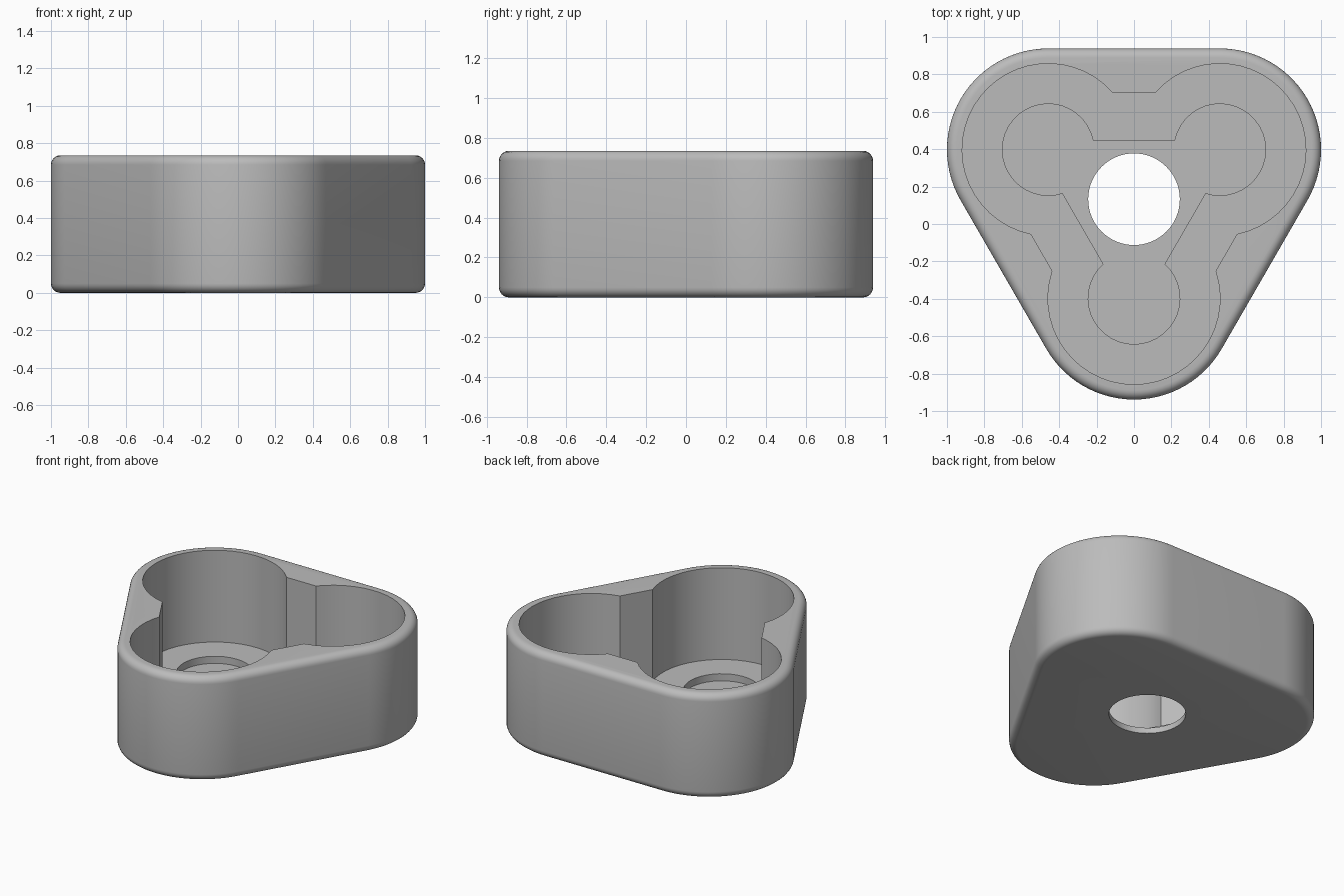
import bpy, bmesh
from math import sin, cos, acos, pi, radians

cube = bpy.data.objects.get("Cube")
if cube:
    bpy.data.objects.remove(cube, do_unlink=True)

HEIGHT = 0.735
CENTRE_Y = 0.1325
LOBE = 0.53            # distance of each lobe from the middle
OUTER = 0.541          # outer lobe radius
FILLET = 0.05
STEPS = 28

grey = bpy.data.materials.new("grey")
grey.use_nodes = True
colour = (0.5, 0.5, 0.5, 1)
grey.diffuse_color = colour
grey.node_tree.nodes["Principled BSDF"].inputs["Base Color"].default_value = colour


def trefoil(radius, side):
    """Three arcs joined by straight sides lying at the given distance from the middle."""
    half = pi / 3 + acos(min(1, (side - LOBE / 2) / radius))
    points = []
    for lobe in range(3):
        aim = -pi / 2 + lobe * 2 * pi / 3
        for i in range(STEPS + 1):
            a = aim - half + 2 * half * i / STEPS
            points.append((LOBE * cos(aim) + radius * cos(a),
                           LOBE * sin(aim) + radius * sin(a) + CENTRE_Y))
    return points


def rounded(radius):
    return trefoil(radius, LOBE / 2 + radius)


def circle(radius, count=64):
    return [(radius * cos(2 * pi * i / count), radius * sin(2 * pi * i / count) + CENTRE_Y)
            for i in range(count)]


def stack(name, layers):
    """Solid skinned through (outline, z) layers and capped at both ends."""
    bm = bmesh.new()
    rings = [[bm.verts.new((x, y, z)) for x, y in outline] for outline, z in layers]
    for low, high in zip(rings, rings[1:]):
        for i in range(len(low)):
            j = (i + 1) % len(low)
            bm.faces.new((low[i], low[j], high[j], high[i]))
    bm.faces.new(rings[0][::-1])
    bm.faces.new(rings[-1])
    mesh = bpy.data.meshes.new(name)
    bm.to_mesh(mesh)
    bm.free()
    mesh.materials.append(grey)
    obj = bpy.data.objects.new(name, mesh)
    bpy.context.collection.objects.link(obj)
    return obj


# Outer body with rounded top and bottom rims
turns = [i * pi / 12 for i in range(7)]
bottom = [(rounded(OUTER - FILLET * (1 - sin(t))), FILLET * (1 - cos(t))) for t in turns]
top = [(outline, HEIGHT - z) for outline, z in reversed(bottom)]
body = stack("three_lobed_holder", bottom + top)

# Deep pocket, shallow recess in its floor, and through hole
cutters = [
    stack("pocket_cutter", [(trefoil(0.46, 0.57), z) for z in (0.09, 1)]),
    stack("recess_cutter", [(trefoil(0.245, 0.315), z) for z in (0.04, 0.9)]),
    stack("hole_cutter", [(circle(0.245), z) for z in (-0.2, 0.8)]),
]
bpy.ops.object.select_all(action="DESELECT")
bpy.context.view_layer.objects.active = body
body.select_set(True)
for cutter in cutters:
    cutter.hide_render = True
    mod = body.modifiers.new(cutter.name, "BOOLEAN")
    mod.operation = "DIFFERENCE"
    mod.solver = "EXACT"
    mod.object = cutter
    bpy.ops.object.modifier_apply(modifier=mod.name)
    bpy.data.objects.remove(cutter, do_unlink=True)

bpy.ops.object.shade_smooth_by_angle(angle=radians(30))
